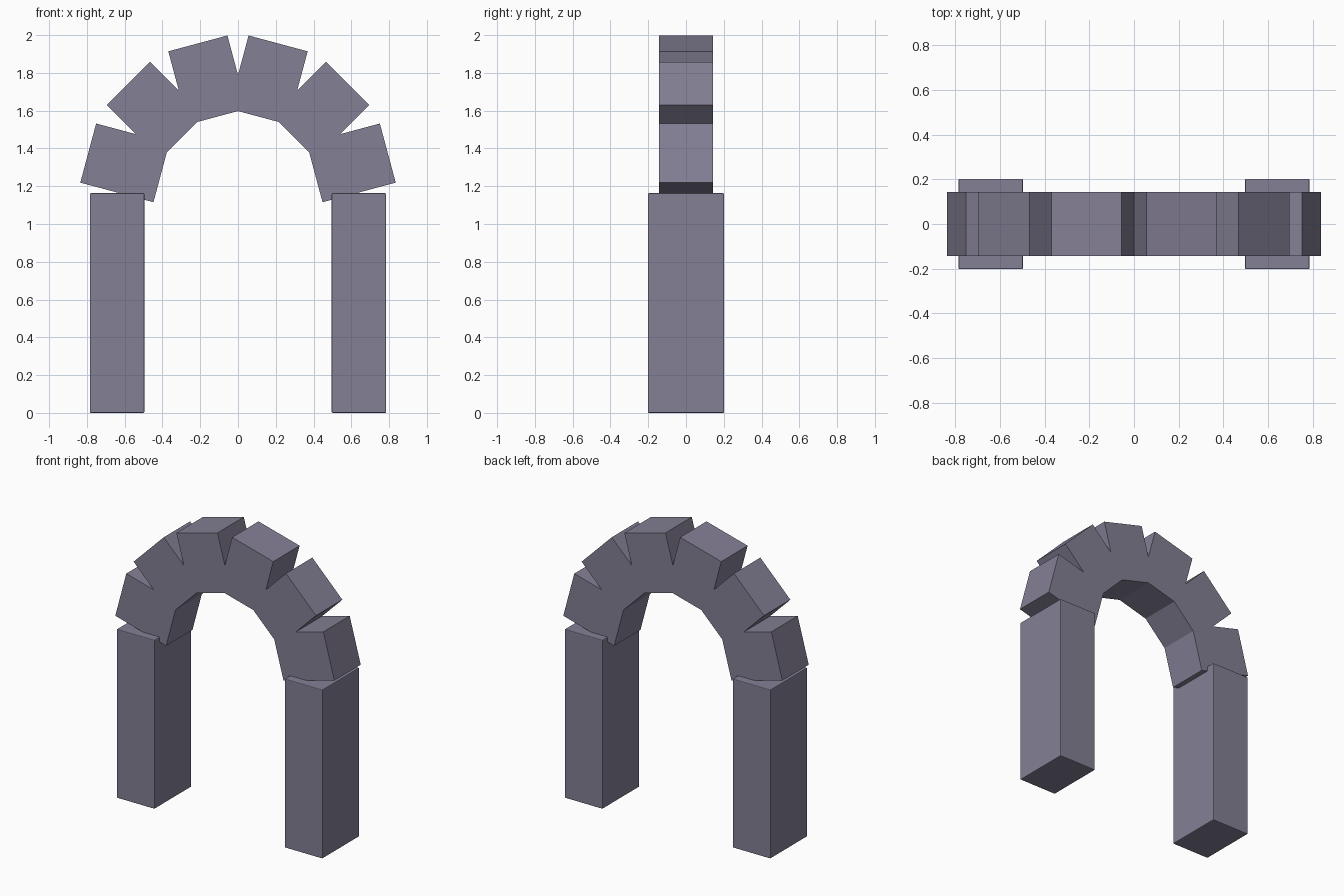
import bpy
import math

if "Cube" in bpy.data.objects:
    bpy.data.objects.remove(bpy.data.objects["Cube"])

SPRING_Z = 1.163              # arch centre height and pillar top
R_IN, R_OUT = 0.420, 0.821    # inner and outer reach of the arch blocks
BLOCKS = 6

# Purple-grey stone
stone = bpy.data.materials.new("stone")
stone.diffuse_color = (0.23, 0.215, 0.30, 1)
stone.use_nodes = True
stone.node_tree.nodes["Principled BSDF"].inputs["Base Color"].default_value = stone.diffuse_color


def box(name, loc, size, rot_y=0.0, soft=0.0):
    bpy.ops.mesh.primitive_cube_add(size=1, location=loc, rotation=(0, rot_y, 0))
    ob = bpy.context.object
    ob.name = name
    ob.scale = size
    bpy.ops.object.transform_apply(location=False, rotation=False, scale=True)
    ob.data.materials.append(stone)
    if soft:
        bevel = ob.modifiers.new("soft_edges", 'BEVEL')
        bevel.width = soft
        bevel.segments = 2
    return ob


# Two pillars with slightly softened edges
for side, x in (("left", -0.64), ("right", 0.64)):
    box(f"{side}_pillar", (x, 0, SPRING_Z / 2), (0.288, 0.403, SPRING_Z), soft=0.005)

# Overlapping blocks fanned around a half circle
mid = (R_IN + R_OUT) / 2
for i in range(BLOCKS):
    a = math.pi * (i + 0.5) / BLOCKS
    box(f"arch_block_{i + 1}",
        (mid * math.cos(a), 0, SPRING_Z + mid * math.sin(a)),
        (R_OUT - R_IN, 0.287, 0.324), -a)
